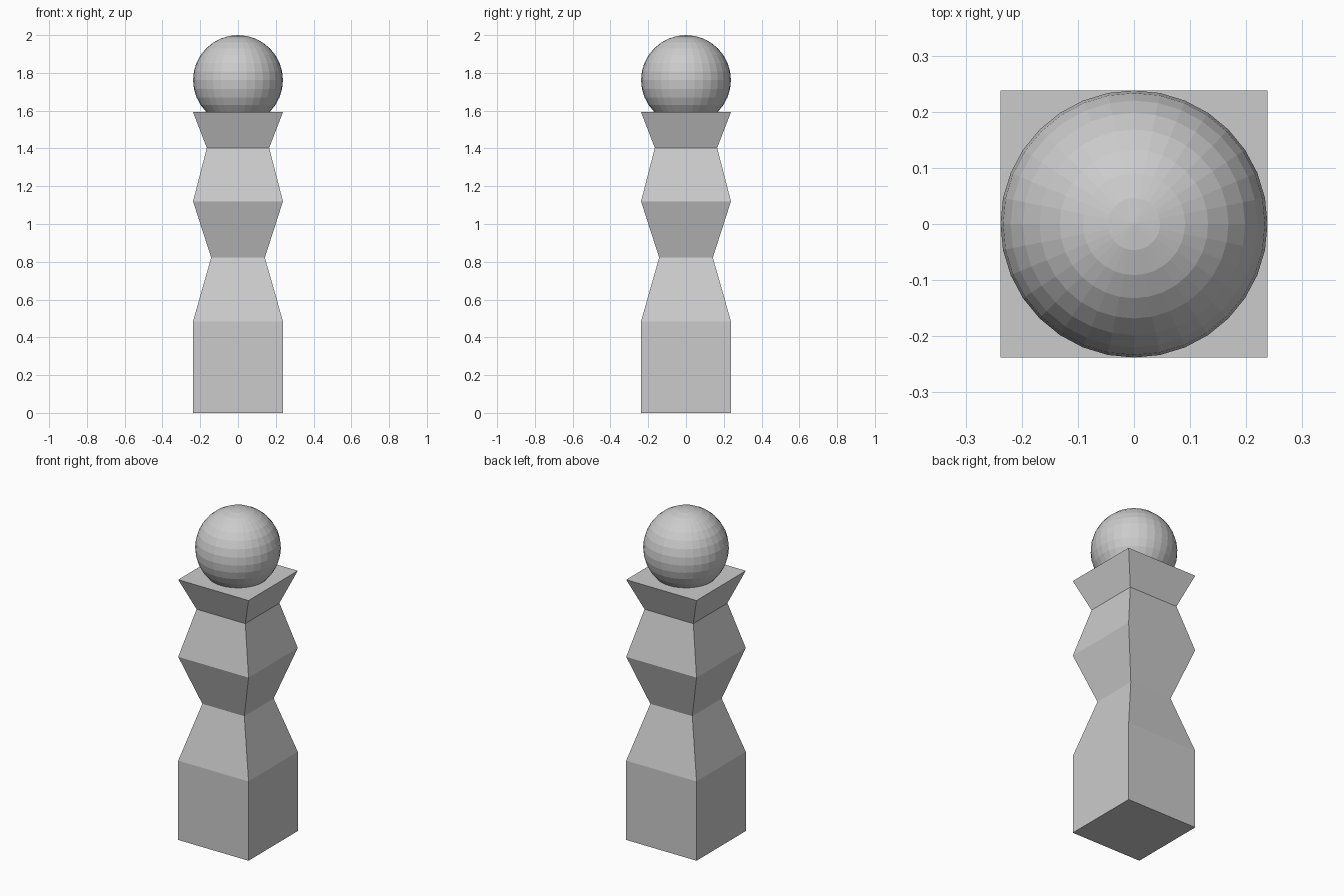
import bpy, bmesh

if "Cube" in bpy.data.objects:
    bpy.data.objects.remove(bpy.data.objects["Cube"])

HALF = 0.238  # half width of the post and radius of the ball


def make_object(name, bm):
    bmesh.ops.recalc_face_normals(bm, faces=bm.faces)
    mesh = bpy.data.meshes.new(name)
    bm.to_mesh(mesh)
    bm.free()
    obj = bpy.data.objects.new(name, mesh)
    bpy.context.collection.objects.link(obj)
    return obj


# Square post: (half width, height) of each section, bottom to top
profile = [(HALF, 0), (HALF, 0.485), (0.142, 0.822),
           (HALF, 1.12), (0.165, 1.403), (HALF, 1.592)]
bm = bmesh.new()
rings = [[bm.verts.new((sx * w, sy * w, z))
          for sx, sy in ((-1, -1), (1, -1), (1, 1), (-1, 1))]
         for w, z in profile]
for low, high in zip(rings, rings[1:]):
    for i in range(4):
        j = (i + 1) % 4
        bm.faces.new((low[i], low[j], high[j], high[i]))
bm.faces.new(rings[0])
bm.faces.new(rings[-1])
make_object("post", bm)

# Faceted ball finial, sunk slightly into the flared cap
bm = bmesh.new()
bmesh.ops.create_uvsphere(bm, u_segments=32, v_segments=16, radius=HALF)
ball = make_object("ball_finial", bm)
ball.location.z = 2 - HALF
